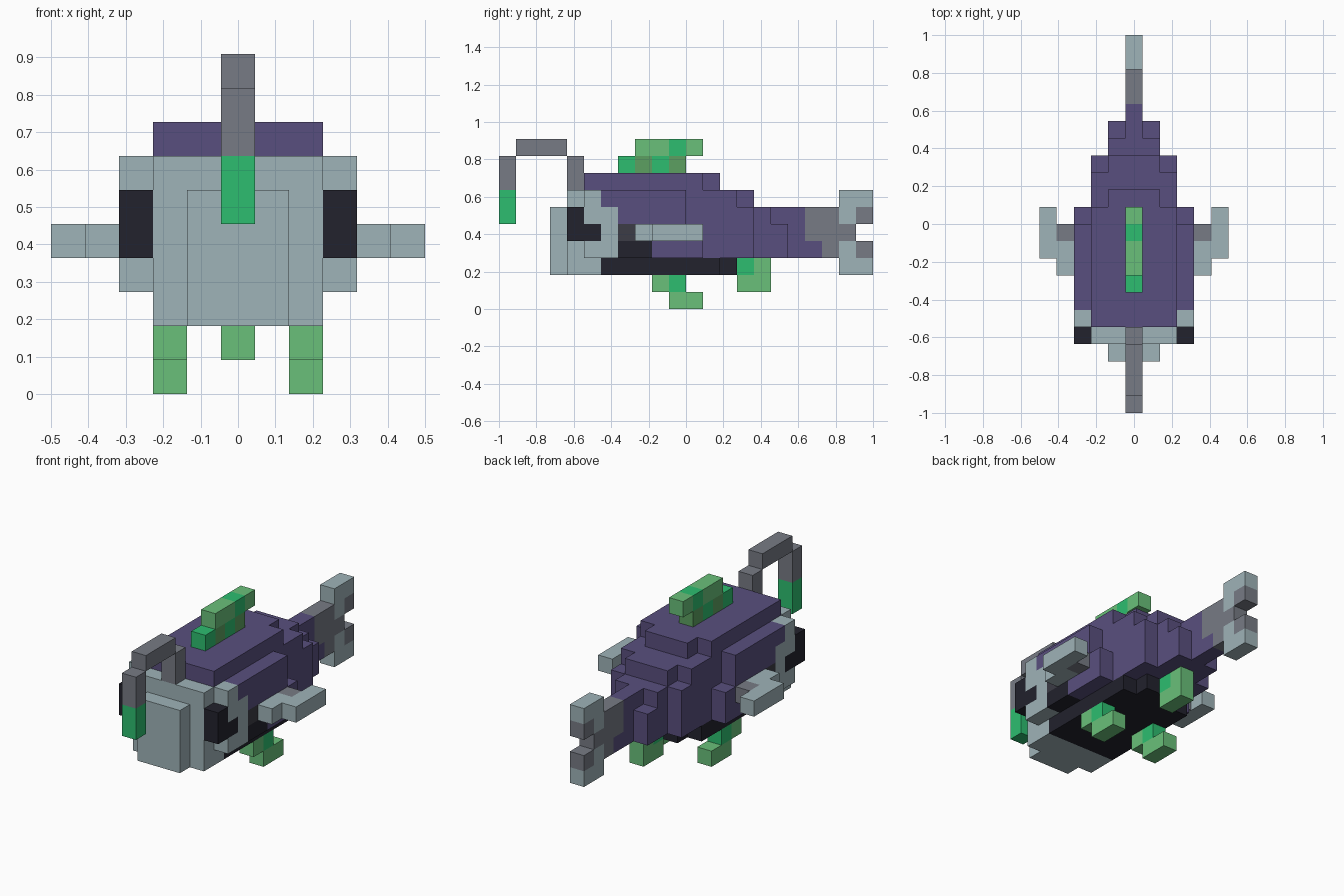
import bpy, bmesh
from mathutils import Vector

if "Cube" in bpy.data.objects:
    bpy.data.objects.remove(bpy.data.objects["Cube"], do_unlink=True)

U = 1 / 11  # block size: the model is 22 blocks long

# sRGB palette
PALETTE = {
    "pale grey": (159, 179, 184),
    "mid grey": (119, 123, 133),
    "purple": (89, 79, 126),
    "near black": (34, 34, 45),
    "charcoal": (60, 60, 70),
    "leaf green": (106, 192, 122),
    "bright green": (45, 190, 112),
    "moss green": (92, 160, 97),
}
MATS = {}
for name, rgb in PALETTE.items():
    lin = [((c / 255 + 0.055) / 1.055) ** 2.4 for c in rgb] + [1]
    m = bpy.data.materials.new(name)
    m.use_nodes = True
    m.diffuse_color = lin
    bsdf = m.node_tree.nodes["Principled BSDF"]
    bsdf.inputs["Base Color"].default_value = lin
    bsdf.inputs["Roughness"].default_value = 0.9
    MATS[name] = m

GRID = {}  # (x, y, z) block -> (part, colour)


def fill(part, colour, xs, ys, zs):
    """Fill inclusive block ranges, mirrored in x (x counts out from the centre)."""
    for x in range(xs[0], xs[1] + 1):
        for y in range(ys[0], ys[1] + 1):
            for z in range(zs[0], zs[1] + 1):
                for s in (1, -1):
                    GRID[s * x, y, z] = (part, colour)


# body: tiers that narrow towards the tail
for half, end, zs in [(3, 11, (3, 4)), (3, 10, (5, 6)),
                      (2, 14, (3, 5)), (2, 13, (6, 6)), (2, 11, (7, 7)),
                      (1, 16, (3, 4)), (1, 15, (5, 5)), (1, 14, (6, 6)), (1, 12, (7, 7)),
                      (0, 17, (3, 5))]:
    fill("body", "purple", (0, half), (5, end), zs)

# belly
fill("belly", "near black", (0, 2), (6, 12), (2, 2))
fill("belly", "near black", (0, 1), (13, 13), (2, 2))

# face: stepped snout and pale cheeks
fill("face", "pale grey", (0, 1), (3, 3), (2, 5))
fill("face", "pale grey", (0, 2), (4, 4), (2, 6))
fill("face", "pale grey", (0, 2), (5, 5), (2, 2))
fill("face", "pale grey", (3, 3), (5, 5), (3, 6))
fill("face", "pale grey", (3, 3), (6, 6), (3, 5))

# eyes, wrapping back onto the cheek
fill("eyes", "near black", (3, 3), (4, 4), (4, 5))
fill("eyes", "near black", (3, 3), (5, 5), (4, 4))

# dark gill marks
fill("gill_marks", "near black", (3, 3), (7, 8), (3, 3))
fill("gill_marks", "charcoal", (3, 3), (7, 7), (4, 4))

# lure: stalk, arm and glowing tip
fill("lure", "mid grey", (0, 0), (4, 4), (7, 8))
fill("lure", "mid grey", (0, 0), (1, 3), (9, 9))
fill("lure", "mid grey", (0, 0), (0, 0), (7, 8))
fill("lure", "bright green", (0, 0), (0, 0), (5, 6))

# side fins
fill("side_fins", "pale grey", (4, 4), (8, 9), (4, 4))
fill("side_fins", "mid grey", (4, 4), (10, 10), (4, 4))
fill("side_fins", "pale grey", (5, 5), (9, 11), (4, 4))

# tail stem and forked tail fin
fill("tail", "mid grey", (0, 0), (18, 19), (3, 5))
fill("tail", "purple", (0, 0), (18, 18), (3, 3))
fill("tail", "pale grey", (0, 0), (20, 20), (2, 6))
fill("tail", "mid grey", (0, 0), (20, 20), (4, 4))
for outer, inner in ((6, 5), (2, 3)):
    fill("tail", "pale grey", (0, 0), (21, 21), (outer, outer))
    fill("tail", "mid grey", (0, 0), (21, 21), (inner, inner))

# back fin
for y, colour in zip(range(7, 11), ("bright green", "moss green") * 2):
    fill("back_fin", colour, (0, 0), (y, y), (8, 8))
fill("back_fin", "leaf green", (0, 0), (8, 11), (9, 9))
fill("back_fin", "bright green", (0, 0), (10, 10), (9, 9))

# paired lower fins
fill("lower_fins", "leaf green", (2, 2), (9, 9), (1, 1))
fill("lower_fins", "bright green", (2, 2), (10, 10), (1, 1))
fill("lower_fins", "leaf green", (2, 2), (10, 11), (0, 0))

# rear lower fin
fill("rear_fin", "leaf green", (0, 0), (14, 15), (1, 2))
fill("rear_fin", "bright green", (0, 0), (14, 14), (2, 2))


def build(part):
    """Make one object from the exposed block faces of a part."""
    bm = bmesh.new()
    colours = sorted({c for p, c in GRID.values() if p == part})
    verts = {}
    for cell, (p, colour) in GRID.items():
        if p != part:
            continue
        for axis in range(3):
            for s in (0, 1):
                near = list(cell)
                near[axis] += 2 * s - 1
                if tuple(near) in GRID:
                    continue
                quad = []
                for a, b in ((0, 0), (1, 0), (1, 1), (0, 1)):
                    c = list(cell)
                    c[axis] += s
                    c[(axis + 1) % 3] += a
                    c[(axis + 2) % 3] += b
                    c = tuple(c)
                    if c not in verts:
                        verts[c] = bm.verts.new(Vector((c[0] - 0.5, c[1] - 11, c[2])) * U)
                    quad.append(verts[c])
                f = bm.faces.new(quad if s else quad[::-1])
                f.material_index = colours.index(colour)
    # merge flat runs of one colour
    bmesh.ops.dissolve_limit(bm, angle_limit=0.01, verts=bm.verts[:],
                             edges=bm.edges[:], delimit={'MATERIAL'})
    mesh = bpy.data.meshes.new(part)
    for c in colours:
        mesh.materials.append(MATS[c])
    bm.to_mesh(mesh)
    bm.free()
    bpy.context.collection.objects.link(bpy.data.objects.new(part, mesh))


for part in dict.fromkeys(p for p, c in GRID.values()):
    build(part)
